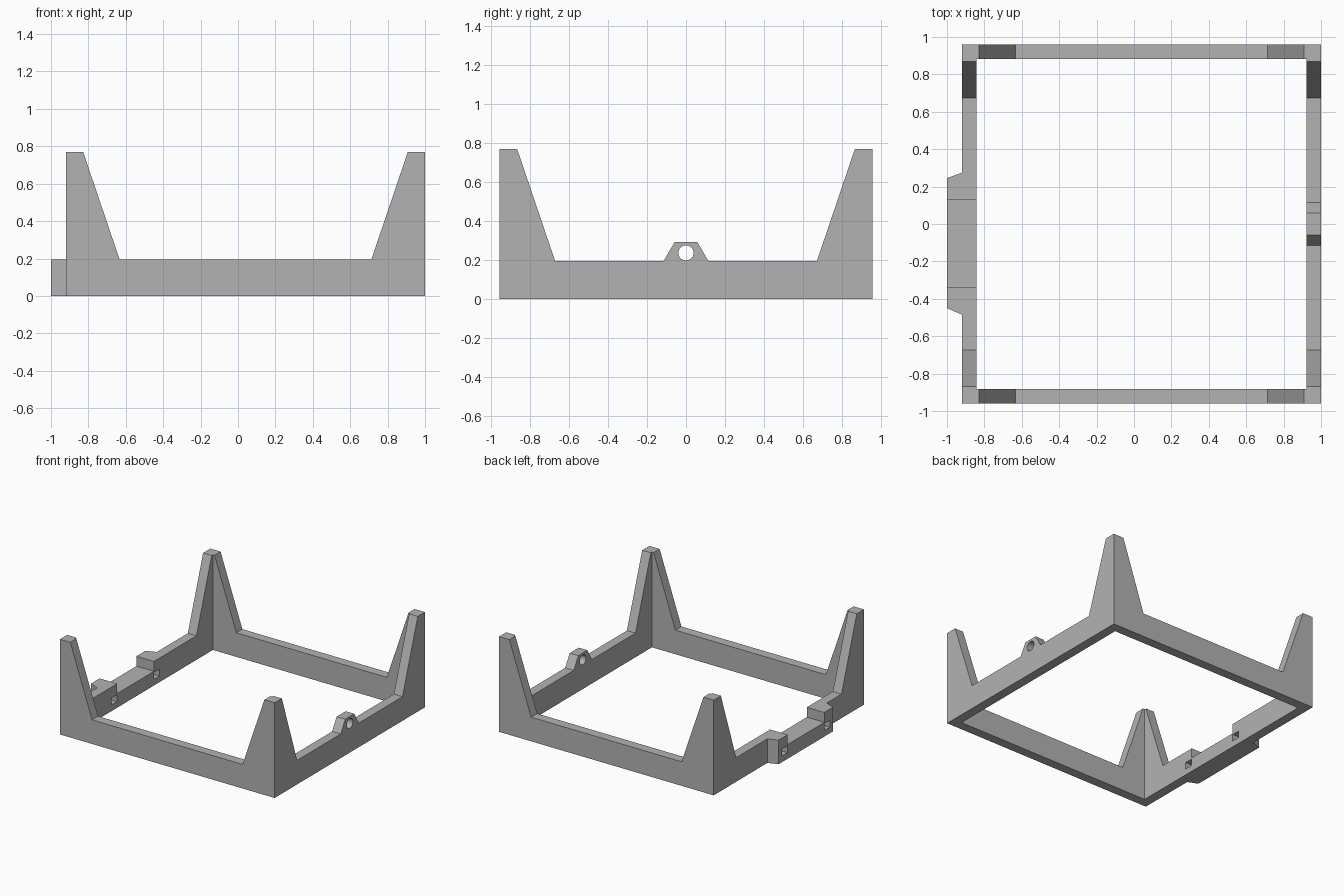
import bpy, bmesh, math
from mathutils import Vector

old = bpy.data.objects.get("Cube")
if old:
    bpy.data.objects.remove(old, do_unlink=True)

grey = bpy.data.materials.new("plain_grey")
grey.use_nodes = True
colour = (0.45, 0.45, 0.45, 1)
grey.diffuse_color = colour
grey.node_tree.nodes["Principled BSDF"].inputs["Base Color"].default_value = colour

# Main sizes
LEFT, RIGHT, DEPTH, WALL = 1.0, -0.92, 0.96, 0.077
RAIL, LEG = 0.195, 0.77
LEG_TOP, LEG_FOOT = 0.092, 0.287


def prism(name, points, axis, start, end):
    """Extrude a closed 2D profile along the x, y or z axis."""
    place = {"x": lambda a, b, d: (d, a, b),
             "y": lambda a, b, d: (a, d, b),
             "z": lambda a, b, d: (a, b, d)}[axis]
    bm = bmesh.new()
    face = bm.faces.new([bm.verts.new(place(a, b, start)) for a, b in points])
    made = bmesh.ops.extrude_face_region(bm, geom=[face])["geom"]
    shift = Vector(place(0, 0, end - start))
    bmesh.ops.translate(bm, vec=shift,
                        verts=[v for v in made if isinstance(v, bmesh.types.BMVert)])
    bmesh.ops.recalc_face_normals(bm, faces=bm.faces)
    mesh = bpy.data.meshes.new(name)
    bm.to_mesh(mesh)
    bm.free()
    mesh.materials.append(grey)
    ob = bpy.data.objects.new(name, mesh)
    bpy.context.collection.objects.link(ob)
    return ob


def box(name, x, y, z):
    return prism(name, [(x[0], y[0]), (x[1], y[0]), (x[1], y[1]), (x[0], y[1])], "z", *z)


def combine(ob, other, operation):
    """Apply a boolean and remove the second solid."""
    mod = ob.modifiers.new(operation, "BOOLEAN")
    mod.operation, mod.object, mod.solver = operation, other, "EXACT"
    bpy.context.view_layer.objects.active = ob
    bpy.ops.object.modifier_apply(modifier=mod.name)
    bpy.data.objects.remove(other, do_unlink=True)


def wall_profile(lo, hi, middle=()):
    """Low rail with a tapering leg at each end."""
    return [(lo, 0), (hi, 0), (hi, LEG), (hi - LEG_TOP, LEG), (hi - LEG_FOOT, RAIL),
            *middle,
            (lo + LEG_FOOT, RAIL), (lo + LEG_TOP, LEG), (lo, LEG)]


# Four walls; the left one carries the raised lug
lug = [(0.115, RAIL), (0.058, 0.292), (-0.058, 0.292), (-0.115, RAIL)]
frame = prism("corner_leg_frame", wall_profile(-DEPTH, DEPTH, lug), "x", LEFT - WALL, LEFT)
right_wall = prism("right_wall", wall_profile(-DEPTH, DEPTH), "x", RIGHT, RIGHT + WALL)
front_wall = prism("front_wall", wall_profile(RIGHT, LEFT), "y", -DEPTH, WALL - DEPTH)
back_wall = prism("back_wall", wall_profile(RIGHT, LEFT), "y", DEPTH - WALL, DEPTH)

# Bevelled pad outside the right wall
pad = prism("right_pad", [(-0.88, 0.275), (RIGHT, 0.275), (-1, 0.245),
                          (-1, -0.45), (RIGHT, -0.485), (-0.88, -0.485)], "z", 0, RAIL)
for part in (right_wall, front_wall, back_wall, pad):
    combine(frame, part, "UNION")

# Notch in the pad with a small slot beside each end
across = (-1.1, -0.8)
cutters = [box("notch_cutter", across, (-0.34, 0.13), (0.115, 0.3)),
           box("front_slot_cutter", across, (-0.41, -0.342), (0.05, 0.105)),
           box("back_slot_cutter", across, (0.132, 0.2), (0.05, 0.105))]

# Round hole through the lug
turns = [math.tau * i / 32 for i in range(32)]
circle = [(0.039 * math.cos(t), 0.236 + 0.039 * math.sin(t)) for t in turns]
cutters.append(prism("lug_hole_cutter", circle, "x", 0.85, 1.1))
for cutter in cutters:
    combine(frame, cutter, "DIFFERENCE")

# Smooth only the round hole
bpy.ops.object.select_all(action="DESELECT")
frame.select_set(True)
bpy.context.view_layer.objects.active = frame
bpy.ops.object.shade_smooth_by_angle(angle=math.radians(20))
